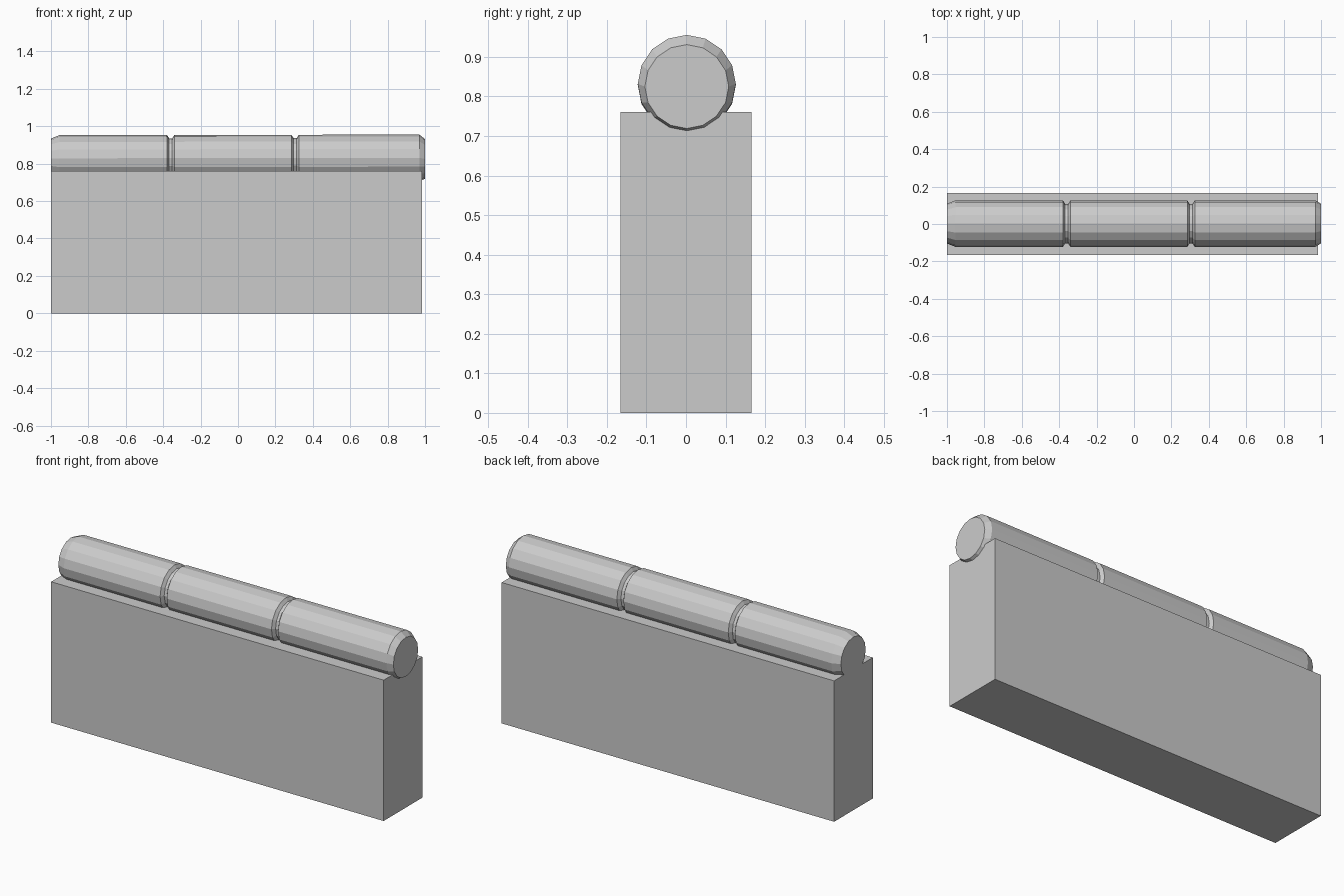
import bpy, bmesh, math

cube = bpy.data.objects.get("Cube")
if cube:
    bpy.data.objects.remove(cube, do_unlink=True)

COLOR = (0.6, 0.6, 0.6, 1.0)
grey = bpy.data.materials.new("plain grey")
grey.use_nodes = True
grey.diffuse_color = COLOR
grey.node_tree.nodes["Principled BSDF"].inputs["Base Color"].default_value = COLOR


def add_object(name, bm):
    bmesh.ops.recalc_face_normals(bm, faces=bm.faces)
    mesh = bpy.data.meshes.new(name)
    bm.to_mesh(mesh)
    bm.free()
    mesh.materials.append(grey)
    obj = bpy.data.objects.new(name, mesh)
    bpy.context.collection.objects.link(obj)
    return obj


# Solid wall block
bm = bmesh.new()
bmesh.ops.create_cube(bm, size=1)
bmesh.ops.scale(bm, vec=(1.985, 0.33, 0.76), verts=bm.verts)
bmesh.ops.translate(bm, vec=(-0.0075, 0, 0.38), verts=bm.verts)
add_object("wall_block", bm)

# Rounded coping: sixteen-sided rod with chamfered ends and two grooves
SIDES = 16
R, R_END = 0.124, 0.106
stations = [(-1.0, R_END), (-0.955, R)]
for groove in (-0.36, 0.305):
    stations += [(groove - 0.02, R), (groove - 0.008, R_END),
                 (groove + 0.008, R_END), (groove + 0.02, R)]
stations += [(0.97, R), (1.0, R_END)]

bm = bmesh.new()
rings = []
for x, r in stations:
    centre = 0.83 + 0.0015 * x
    if x == 1.0:
        centre = 0.825
    angles = [2 * math.pi * i / SIDES for i in range(SIDES)]
    rings.append([bm.verts.new((x, 0.002 + r * math.sin(a), centre + r * math.cos(a)))
                  for a in angles])
for a, b in zip(rings, rings[1:]):
    for i in range(SIDES):
        j = (i + 1) % SIDES
        bm.faces.new((a[i], a[j], b[j], b[i]))
bm.faces.new(rings[0])
bm.faces.new(rings[-1])
add_object("coping_rod", bm)
